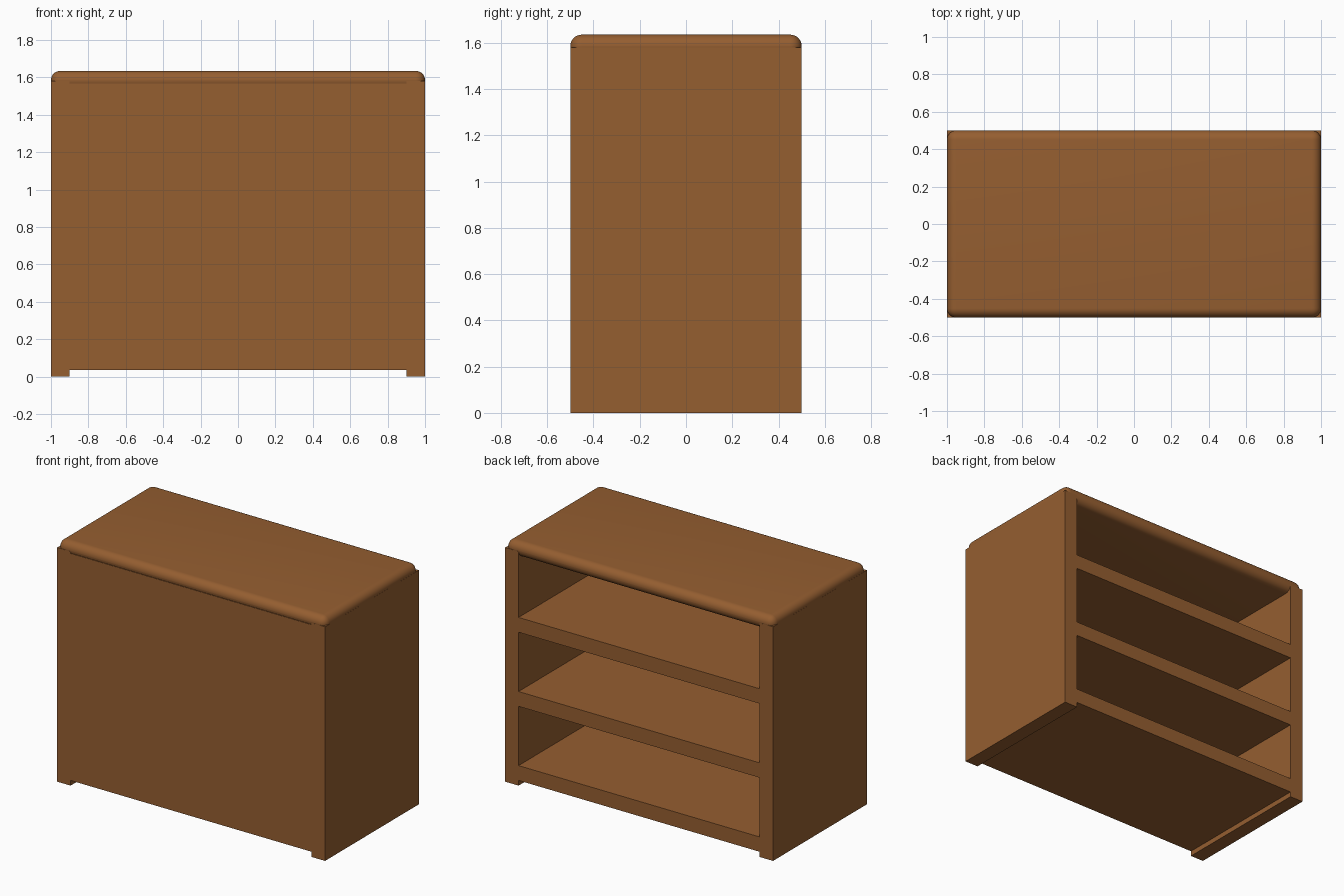
import bpy

if "Cube" in bpy.data.objects:
    bpy.data.objects.remove(bpy.data.objects["Cube"])

wood = bpy.data.materials.new("brown wood")
wood.diffuse_color = (0.30, 0.112, 0.03, 1)
wood.use_nodes = True
wood.node_tree.nodes["Principled BSDF"].inputs["Base Color"].default_value = wood.diffuse_color


def box(name, x0, x1, y0, y1, z0, z1):
    """Axis-aligned board between two corners."""
    bpy.ops.mesh.primitive_cube_add(size=1)
    o = bpy.context.object
    o.name = o.data.name = name
    for v in o.data.vertices:
        v.co.x = x1 if v.co.x > 0 else x0
        v.co.y = y1 if v.co.y > 0 else y0
        v.co.z = z1 if v.co.z > 0 else z0
    o.data.materials.append(wood)
    return o


# side panels, standing on the floor
box("left_side", -1, -0.9, -0.5, 0.5, 0, 1.58)
box("right_side", 0.9, 1, -0.5, 0.5, 0, 1.58)

# closed front panel
box("front_panel", -0.9, 0.9, -0.5, -0.48, 0.035, 1.567)

# three shelves, open towards the back
for i in range(3):
    z = 0.035 + 0.5 * i
    box(f"shelf_{i + 1}", -0.9, 0.9, -0.48, 0.5, z, z + 0.1)

# top board with fully rounded edges
top = box("top_board", -1, 1, -0.5, 0.5, 1.535, 1.635)
bevel = top.modifiers.new("rounded edges", 'BEVEL')
bevel.width = 0.0495
bevel.segments = 8
bpy.ops.object.modifier_apply(modifier=bevel.name)
bpy.ops.object.shade_smooth_by_angle(angle=0.6)
